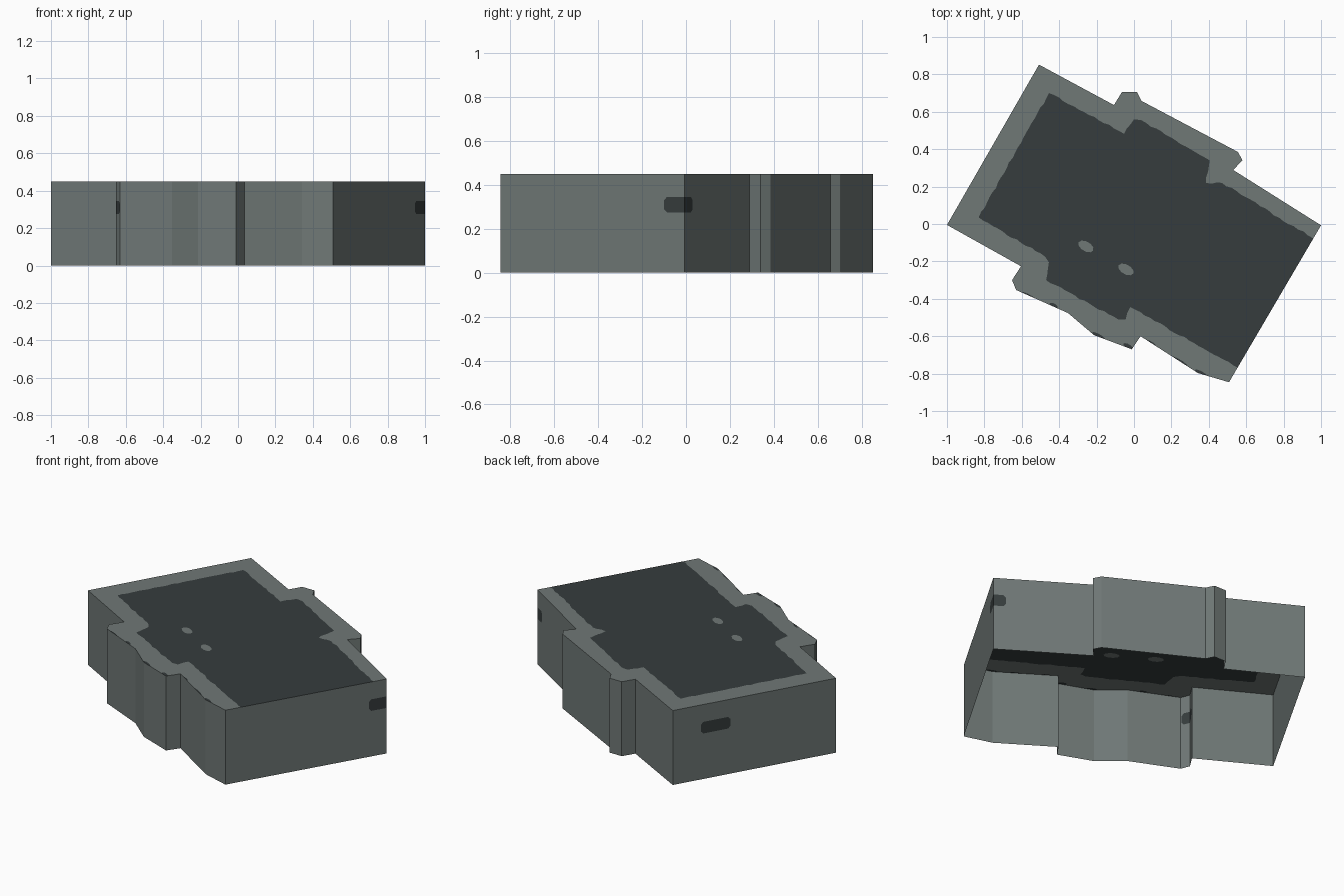
import bpy, math, random
from mathutils import Vector
from mathutils.geometry import delaunay_2d_cdt

if "Cube" in bpy.data.objects:
    bpy.data.objects.remove(bpy.data.objects["Cube"])

random.seed(3)
H = 0.45

def mat(name, col):
    m = bpy.data.materials.new(name)
    m.diffuse_color = (*col, 1)
    m.use_nodes = True
    m.node_tree.nodes["Principled BSDF"].inputs["Base Color"].default_value = m.diffuse_color
    return m

MATS = [mat("pale_grey", (0.160, 0.188, 0.182)), mat("dark_slate", (0.037, 0.046, 0.047))]

def panel(polys, place, verts, faces, idx):
    """Fill polys[0]; each further polygon toggles the colour inside it."""
    pts, loops = [], []
    for p in polys:
        loops.append(list(range(len(pts), len(pts) + len(p))))
        pts += [Vector(q) for q in p]
    vs, _, fs, _, _, origin = delaunay_2d_cdt(pts, [], loops, 1, 1e-5)
    base = len(verts)
    verts += [place(v) for v in vs]
    for f, o in zip(fs, origin):
        if 0 not in o:
            continue
        area = sum(vs[f[i - 1]].cross(vs[f[i]]) for i in range(len(f)))
        f = list(f) if area > 0 else list(reversed(f))
        faces.append([base + i for i in f])
        idx.append((len(set(o)) - 1) % 2)

def make(name, verts, faces, idx):
    me = bpy.data.meshes.new(name)
    me.from_pydata(verts, [], faces)
    for m in MATS:
        me.materials.append(m)
    for p, i in zip(me.polygons, idx):
        p.material_index = i
    ob = bpy.data.objects.new(name, me)
    bpy.context.collection.objects.link(ob)

def ragged(poly, step=0.03, amp=0.005):
    """Break the sides into short uneven steps."""
    out = []
    for a, b in zip(poly, poly[1:] + poly[:1]):
        a, b = Vector(a), Vector(b)
        n = max(1, round((b - a).length / step))
        d = (b - a).normalized()
        side = Vector((-d.y, d.x))
        out.append(a)
        out += [a + (b - a) * i / n + side * random.uniform(-amp, amp) for i in range(1, n)]
    return out

def blob(x, y, rx, ry, ang, n=10):
    c, s = math.cos(ang), math.sin(ang)
    ring = [(rx * math.cos(t * math.tau / n), ry * math.sin(t * math.tau / n)) for t in range(n)]
    return [(x + c * u - s * v, y + s * u + c * v) for u, v in ring]

def window(u0, u1, z0=0.275, z1=0.345, c=0.015):
    return [(u0 + c, z0), (u1 - c, z0), (u1, z0 + c), (u1, z1 - c),
            (u1 - c, z1), (u0 + c, z1), (u0, z1 - c), (u0, z0 + c)]

# Building footprint, counter-clockwise from the left corner
outline = [(-1, -0.005), (-0.604, -0.226), (-0.652, -0.3), (-0.63, -0.353), (-0.353, -0.476),
           (-0.214, -0.594), (-0.012, -0.67), (0.035, -0.6), (0.342, -0.797), (0.508, -0.846),
           (1, -0.007), (0.53, 0.289), (0.58, 0.34), (0.556, 0.385), (0.04, 0.658),
           (0.016, 0.706), (-0.064, 0.706), (-0.107, 0.636), (-0.508, 0.852)]

# Dark roof field, reaching over the right edge, with two pale spots and rim patches
field = [(-0.83, 0.035), (-0.49, 0.237), (-0.455, -0.205), (-0.47, -0.3), (-0.085, -0.51),
         (-0.045, -0.51), (-0.02, -0.445), (0.53, -0.755), (0.56, -0.77), (0.97, -0.08),
         (0.955, -0.075), (0.47, 0.22), (0.385, 0.22), (0.405, 0.34), (0.04, 0.555),
         (0.0, 0.56), (-0.053, 0.482), (-0.455, 0.70)]
field[1] = (-0.475, -0.175)
s = -math.radians(30)
patches = [(-0.56, -0.39, 0.05), (-0.43, -0.437, 0.025), (-0.19, -0.6, 0.04), (-0.03, -0.655, 0.03),
           (0.09, -0.64, 0.035), (0.24, -0.735, 0.055), (0.36, -0.8, 0.04)]
roof = [outline, ragged(field), blob(-0.257, -0.12, 0.045, 0.026, s), blob(-0.043, -0.243, 0.045, 0.026, s)]
roof += [blob(x, y, r, 0.012, s) for x, y, r in patches]
v, f, m = [], [], []
panel(roof, lambda p: (p.x, p.y, H), v, f, m)
make("roof", v, f, m)

# Walls, with windows wrapping round two corners and one on the back left end
N = len(outline)
edge_len = [math.dist(outline[i], outline[(i + 1) % N]) for i in range(N)]
windows = {1: (0.03, 1), 2: (-1, 0.053),
           9: (edge_len[9] - 0.108, 2), 10: (-1, 0.07),
           N - 1: (0.17, 0.35)}
v, f, m = [], [], []
for i in range(N):
    a, b = Vector(outline[i]), Vector(outline[(i + 1) % N])
    d, L = (b - a).normalized(), edge_len[i]
    polys = [[(0, 0), (L, 0), (L, H), (0, H)]]
    # pad past the corner so the chamfer falls outside the wall
    if i in windows:
        u0, u1 = windows[i]
        polys.append(window(max(u0, -0.05), min(u1, L + 0.05)))
    panel(polys, lambda p, a=a, d=d: (a.x + d.x * p.x, a.y + d.y * p.x, p.y), v, f, m)
make("walls", v, f, m)
